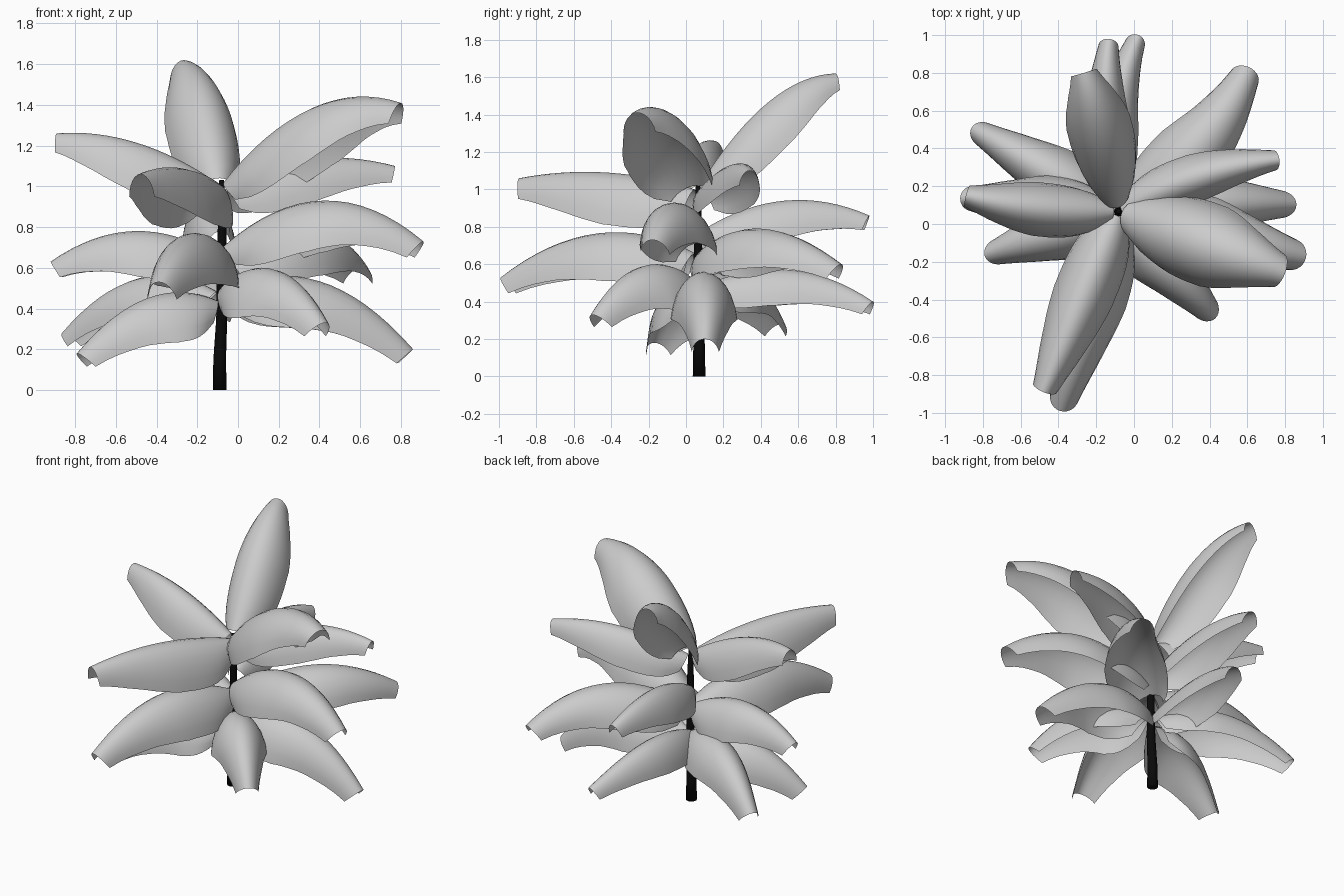
import bpy, bmesh, math
from mathutils import Vector

if "Cube" in bpy.data.objects:
    bpy.data.objects.remove(bpy.data.objects["Cube"])

STEM = Vector((-0.085, 0.065, 0))


def new_object(name, bm):
    me = bpy.data.meshes.new(name)
    bm.to_mesh(me)
    bm.free()
    ob = bpy.data.objects.new(name, me)
    bpy.context.collection.objects.link(ob)
    for p in me.polygons:
        p.use_smooth = True
    return ob


def loft(bm, rows, closed=False):
    vs = [[bm.verts.new(p) for p in row] for row in rows]
    n = len(rows[0])
    for a, b in zip(vs, vs[1:]):
        for j in range(n if closed else n - 1):
            k = (j + 1) % n
            bm.faces.new((a[j], b[j], b[k], a[k]))
    return vs


# half-width of a leaf along its length
PROFILE = [(0, .5), (.06, .75), (.15, .93), (.28, 1), (.45, 1), (.6, .9), (.8, .68), (.93, .5), (1, .41)]


def width_at(t):
    for (t0, w0), (t1, w1) in zip(PROFILE, PROFILE[1:]):
        if t <= t1:
            return w0 + (w1 - w0) * (t - t0) / (t1 - t0)
    return PROFILE[-1][1]


def leaf(name, x, y, z_base, z_mid, z_tip, half_w, depth, bend=0, rows=16, cols=12):
    """Arched blade: ridge is a parabola from the stem to the tip, bowed sideways by bend."""
    out = Vector((x, y, 0)) - STEM
    length = out.length
    out.normalize()
    left = Vector((-out.y, out.x, 0))
    b = 4 * z_mid - 3 * z_base - z_tip
    a = z_tip - z_base - b
    r0 = 0.02
    pts = []
    for i in range(rows + 1):
        t = i / rows
        c = STEM + out * (r0 + (length - r0) * t) + left * (4 * bend * t * (1 - t))
        c.z = z_base + b * t + a * t * t
        flat = out * length + left * (4 * bend * (1 - 2 * t))
        side = Vector((-flat.y, flat.x, 0)).normalized()
        tangent = (flat + Vector((0, 0, b + 2 * a * t))).normalized()
        up = tangent.cross(side)
        w = half_w * width_at(t)
        row = []
        for j in range(cols + 1):
            phi = math.radians(-80 + 160 * j / cols)
            row.append(c + side * w * math.sin(phi) - up * depth * w * (1 - math.cos(phi)))
        pts.append(row)
    bm = bmesh.new()
    loft(bm, pts)
    return new_object(name, bm)


# leaves: tip x, tip y, ridge height at base / middle / tip, half width, fold depth, sideways bend
TIERS = {
    "upper_leaf": [
        (-.265, .80, 1.04, 1.47, 1.62, .175, 1.5, -.01),
        (.80, -.26, 1.02, 1.385, 1.41, .225, 1.4),
        (-.89, .15, 1.02, 1.215, 1.26, .145, 1.9, .03),
        (-.48, -.89, 1.0, 1.09, 1.06, .165, 2.0),
        (.77, .34, .98, 1.13, 1.10, .13, 1.9, .045),
    ],
    "middle_leaf": [
        (-.13, .98, .78, .94, .86, .13, 1.9, .04),
        (.91, -.18, .71, .93, .73, .20, 1.5),
        (.61, .83, .64, .79, .60, .195, 1.4, -.08),
        (-.92, .14, .66, .78, .63, .16, 1.7),
        (-.39, -.99, .66, .765, .53, .185, 1.7),
    ],
    "lower_leaf": [
        (.86, .10, .48, .535, .20, .18, 1.7, .02),
        (.43, -.50, .50, .59, .33, .175, 1.7),
        (-.79, -.17, .44, .45, .18, .17, 1.7),
        (-.86, .51, .48, .55, .28, .16, 1.7),
        (.025, 1.0, .48, .57, .40, .13, 1.8, .07),
    ],
}
for tier, specs in TIERS.items():
    for n, s in enumerate(specs):
        leaf(f"{tier}_{n + 1}", *s)

# slightly bent tapered stem
bm = bmesh.new()
rings = []
for x, y, z, r in [(-.09, .07, 0, .034), (-.09, .07, .15, .031), (-.08, .068, .35, .027),
                   (-.08, .065, .6, .024), (-.078, .063, .85, .02), (-.08, .065, 1.03, .012)]:
    rings.append([Vector((x + r * math.cos(k * math.pi / 6), y + r * math.sin(k * math.pi / 6), z)) for k in range(12)])
vs = loft(bm, rings, closed=True)
bm.faces.new(vs[0])
bm.faces.new(vs[-1])
bmesh.ops.recalc_face_normals(bm, faces=bm.faces)
stem = new_object("stem", bm)
mat = bpy.data.materials.new("dark_stem")
mat.diffuse_color = (0.003, 0.003, 0.003, 1)
mat.use_nodes = True
mat.node_tree.nodes["Principled BSDF"].inputs["Base Color"].default_value = mat.diffuse_color
stem.data.materials.append(mat)
